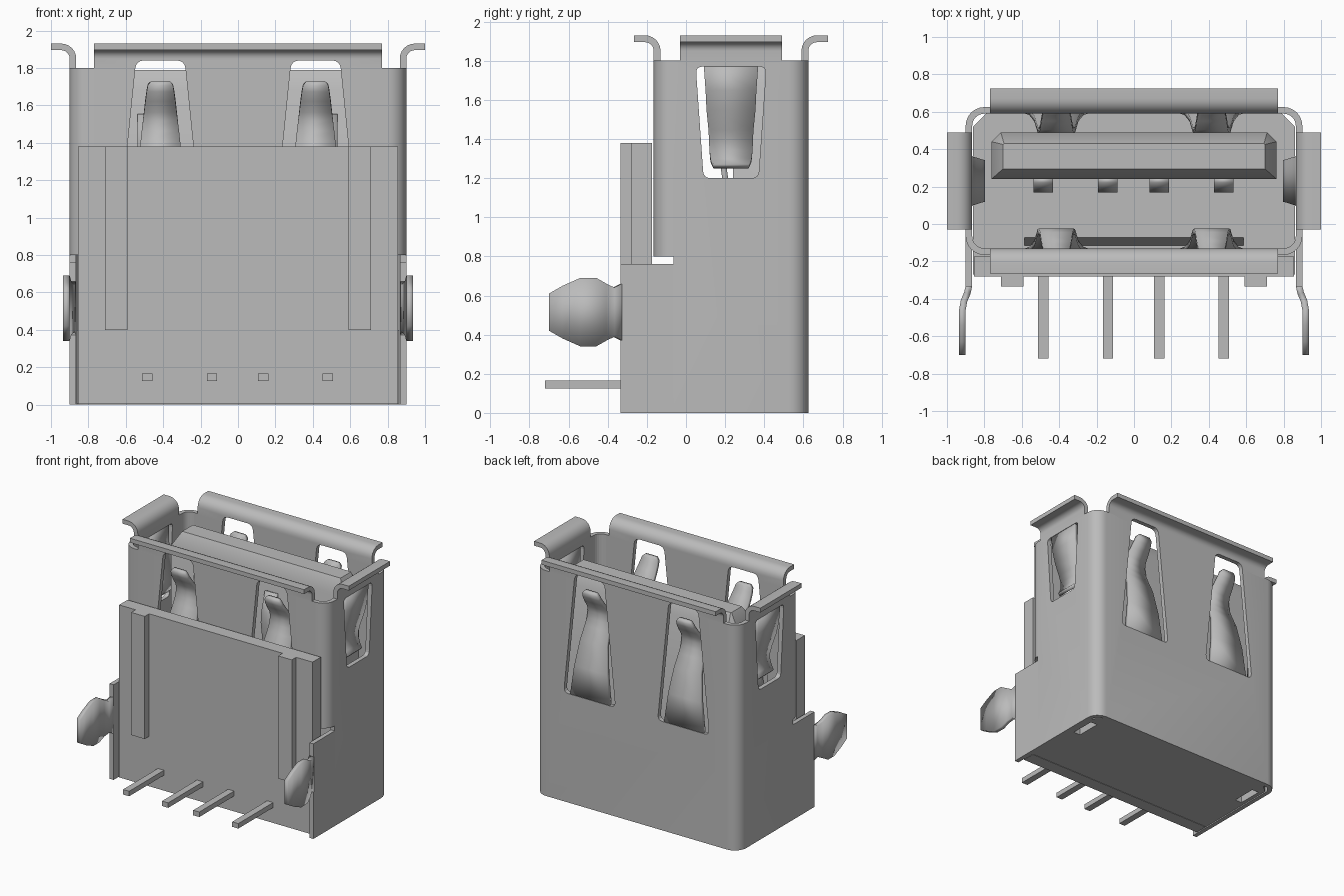
import bpy, bmesh, math
from mathutils import Vector

cube = bpy.data.objects.get("Cube")
if cube:
    bpy.data.objects.remove(cube)

grey = bpy.data.materials.new("plain grey")
grey.use_nodes = True
COLOUR = (0.5, 0.5, 0.5, 1)
grey.diffuse_color = COLOUR
grey.node_tree.nodes["Principled BSDF"].inputs["Base Color"].default_value = COLOUR

AXES = {"x": lambda u, v, w: (w, u, v), "y": lambda u, v, w: (u, w, v), "z": lambda u, v, w: (u, v, w)}


def finish(name, bm):
    bmesh.ops.recalc_face_normals(bm, faces=bm.faces)
    mesh = bpy.data.meshes.new(name)
    bm.to_mesh(mesh)
    bm.free()
    mesh.materials.append(grey)
    ob = bpy.data.objects.new(name, mesh)
    bpy.context.collection.objects.link(ob)
    return ob


def prism(name, pts, axis, a, b):
    """Extrude a 2D outline along an axis from a to b."""
    bm = bmesh.new()
    ends = [[bm.verts.new(AXES[axis](u, v, w)) for u, v in pts] for w in (a, b)]
    bm.faces.new(ends[0])
    bm.faces.new(ends[1])
    n = len(pts)
    for i in range(n):
        j = (i + 1) % n
        bm.faces.new((ends[0][i], ends[0][j], ends[1][j], ends[1][i]))
    return finish(name, bm)


def box(name, x0, x1, y0, y1, z0, z1):
    return prism(name, [(x0, y0), (x1, y0), (x1, y1), (x0, y1)], "z", z0, z1)


def arc(cx, cy, r, a0, a1, n=6):
    return [(cx + r * math.cos(math.radians(a0 + (a1 - a0) * i / n)),
             cy + r * math.sin(math.radians(a0 + (a1 - a0) * i / n))) for i in range(n + 1)]


def rounded(pts, r, n=4):
    """Round every corner of a convex outline."""
    out = []
    for i, p in enumerate(pts):
        p = Vector(p)
        a = p + (Vector(pts[i - 1]) - p).normalized() * r
        b = p + (Vector(pts[(i + 1) % len(pts)]) - p).normalized() * r
        for k in range(n + 1):
            t = k / n
            out.append(tuple(a * (1 - t) ** 2 + p * 2 * t * (1 - t) + b * t * t))
    return out


def rounded_rect(x, y0, y1, r):
    return (arc(x - r, y1 - r, r, 0, 90) + arc(r - x, y1 - r, r, 90, 180)
            + arc(r - x, y0 + r, r, 180, 270) + arc(x - r, y0 + r, r, 270, 360))


def cut(ob, cutters):
    for c in cutters:
        mod = ob.modifiers.new("cut", "BOOLEAN")
        mod.operation, mod.solver, mod.object = "DIFFERENCE", "EXACT", c
        c.hide_render = True
        c.hide_set(True)


def ribbon(name, rows, place, thick=0.03):
    """Bent strip; rows are (height, inward offset, half width)."""
    bm = bmesh.new()
    vs = [[bm.verts.new(place(s * h, off, z)) for s in (-1, 1)] for z, off, h in rows]
    for a, b in zip(vs, vs[1:]):
        bm.faces.new((a[0], a[1], b[1], b[0]))
    ob = finish(name, bm)
    mod = ob.modifiers.new("thickness", "SOLIDIFY")
    mod.thickness, mod.offset = thick, 0
    return ob


# Cutters for the shell openings
inner = prism("inner_cutter", rounded_rect(0.865, -0.13, 0.59, 0.065), "z", -0.1, 2)
under = box("front_gap_cutter", -1, 1, -0.3, -0.065, -0.1, 0.8)
windows = []
for cx in (-0.415, 0.415):
    outline = rounded([(cx - 0.228, 0.87), (cx + 0.228, 0.87), (cx + 0.13, 1.84), (cx - 0.13, 1.84)], 0.045)
    windows.append(prism("window_cutter", outline, "y", -0.5, 1))
side_outline = rounded([(0.09, 1.2), (0.37, 1.2), (0.41, 1.77), (0.05, 1.77)], 0.035)
side_window = prism("side_window_cutter", side_outline, "x", -1.2, 1.2)

# Metal shell
shell = prism("shell", rounded_rect(0.9, -0.165, 0.625, 0.1), "z", 0, 1.8)
cut(shell, [inner, under, side_window] + windows)

# Flared lips around the mouth
lip = ([(0, 1.79)] + arc(0.08, 1.85, 0.08, 180, 90) + [(0.135, 1.93), (0.135, 1.895)]
       + arc(0.08, 1.85, 0.045, 90, 180) + [(0.035, 1.79)])
front_lip = prism("front_lip", [(-0.13 - d, z) for d, z in lip], "x", -0.77, 0.77)
back_lip = prism("back_lip", [(0.59 + d, z) for d, z in lip], "x", -0.77, 0.77)
cut(front_lip, windows)
cut(back_lip, windows)

for s, side in ((1, "left"), (-1, "right")):
    prism(side + "_lip", [(s * (0.865 + d), z) for d, z in lip], "y", -0.03, 0.49)
    # Lower side wall and its joggled mounting lug
    box(side + "_lower_wall", s * 0.865, s * 0.9, -0.335, -0.06, 0, 0.76)
    lug = [(-0.33, 0.66), (-0.37, 0.64), (-0.41, 0.66), (-0.46, 0.69), (-0.54, 0.69), (-0.63, 0.65), (-0.7, 0.61)]
    bm = bmesh.new()
    rows = []
    for y, z in lug:
        x = 0.8825 + 0.035 * min(1, max(0, (-0.35 - y) / 0.08))
        rows.append([bm.verts.new((s * x, y, h)) for h in (z, 1.03 - z)])
    for a, b in zip(rows, rows[1:]):
        bm.faces.new((a[0], a[1], b[1], b[0]))
    mod = finish(side + "_mounting_lug", bm).modifiers.new("thickness", "SOLIDIFY")
    mod.thickness, mod.offset = 0.035, 0
    # Side spring hanging from the top of its window
    spring = [(1.79, 0, 0.14), (1.65, 0.005, 0.13), (1.55, 0.025, 0.125), (1.45, 0.055, 0.115),
              (1.39, 0.07, 0.112), (1.34, 0.07, 0.11), (1.29, 0.05, 0.105), (1.26, 0.02, 0.09)]
    ribbon(side + "_side_spring", spring, lambda w, o, z: (s * (0.8825 - o), 0.23 + w, z))
    # Front and back springs rising from the bottom of their windows
    tab = [(0.86, 0, 0.175), (1.1, 0.01, 0.145), (1.3, 0.045, 0.118), (1.4, 0.085, 0.106),
           (1.46, 0.105, 0.1), (1.52, 0.108, 0.093), (1.57, 0.09, 0.087), (1.63, 0.045, 0.08),
           (1.68, 0.012, 0.073), (1.71, 0, 0.067), (1.73, 0, 0.05)]
    ribbon(side + "_front_spring", tab, lambda w, o, z: (s * 0.415 + w, -0.1475 + o, z))
    ribbon(side + "_back_spring", tab, lambda w, o, z: (s * 0.415 + w, 0.6075 - o, z))
    # Guide rib on the housing face
    box(side + "_rib", s * 0.59, s * 0.71, -0.335, -0.27, 0.4, 1.38)

# Plastic housing: base with chamfered back corners, and front plate
base = prism("housing_base", [(-0.86, -0.27), (0.86, -0.27), (0.86, 0.52), (0.79, 0.59), (-0.79, 0.59), (-0.86, 0.52)],
             "z", 0.005, 0.4)
slots = [box("slot_cutter", s * 0.77, s * 0.83, 0.28, 0.48, -0.1, 0.1) for s in (1, -1)]
groove = prism("groove_cutter", [(-0.07, 0.41), (-0.115, 0.41), (-0.115, 0.28)], "x", -0.585, 0.585)
cut(base, slots + [groove])
box("housing_front_plate", -0.855, 0.855, -0.28, -0.175, 0.002, 1.38)

# Tongue with a tapered tip
bm = bmesh.new()
rings = []
for z, x, y0, y1 in ((0.39, 0.762, 0.24, 0.49), (1.68, 0.762, 0.24, 0.49), (1.79, 0.7, 0.295, 0.43)):
    c = 0.05 if z < 1.7 else 0.005
    rings.append([bm.verts.new((px, py, z)) for px, py in
                  ((-x, y0), (x, y0), (x, y1 - c), (x - c, y1), (c - x, y1), (-x, y1 - c))])
bm.faces.new(rings[0])
bm.faces.new(rings[-1])
for a, b in zip(rings, rings[1:]):
    for i in range(6):
        bm.faces.new((a[i - 1], a[i], b[i], b[i - 1]))
finish("tongue", bm)

# Contacts along the tongue and their solder pins
contact = [(0.39, 0, 0.052), (0.9, 0.005, 0.052), (1.2, 0.035, 0.052), (1.32, 0.052, 0.052),
           (1.4, 0.045, 0.052), (1.55, 0, 0.052)]
for cx in (-0.485, -0.14, 0.135, 0.48):
    ribbon("contact", contact, lambda w, o, z: (cx + w, 0.235 - o, z))
    box("solder_pin", cx - 0.027, cx + 0.027, -0.72, -0.25, 0.125, 0.165)

# Smooth the bends, keep edges crisp
bpy.ops.object.select_all(action="DESELECT")
for ob in bpy.context.scene.objects:
    if ob.type == "MESH" and not ob.hide_render:
        ob.select_set(True)
        bpy.context.view_layer.objects.active = ob
bpy.ops.object.shade_smooth_by_angle(angle=math.radians(32))
